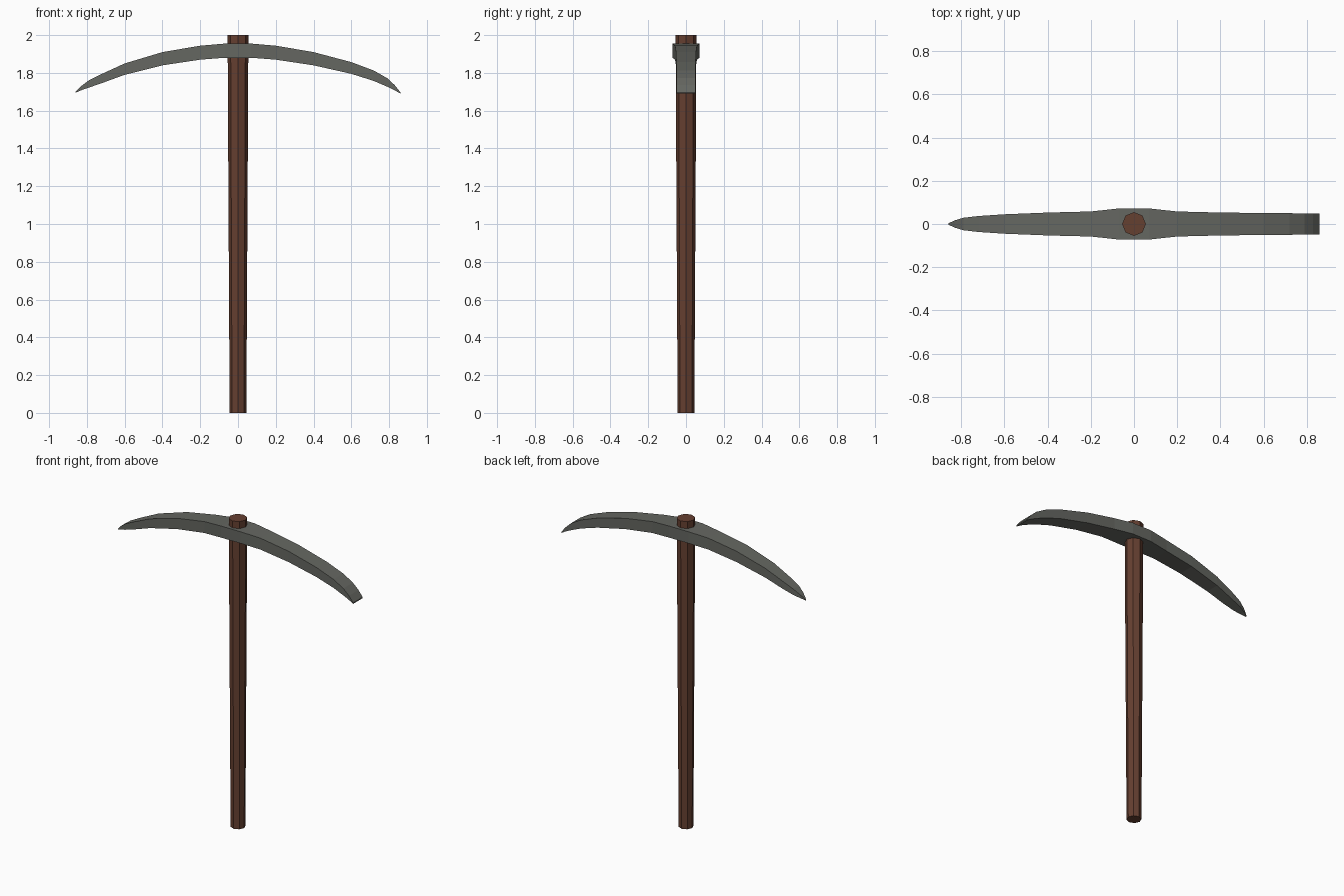
import bpy, bmesh, math

if "Cube" in bpy.data.objects:
    bpy.data.objects.remove(bpy.data.objects["Cube"])


def finish(name, bm, color):
    bmesh.ops.recalc_face_normals(bm, faces=bm.faces)
    mesh = bpy.data.meshes.new(name)
    bm.to_mesh(mesh)
    bm.free()
    obj = bpy.data.objects.new(name, mesh)
    bpy.context.collection.objects.link(obj)
    if color:
        mat = bpy.data.materials.new(name + "_material")
        mat.diffuse_color = color
        mat.use_nodes = True
        mat.node_tree.nodes["Principled BSDF"].inputs["Base Color"].default_value = mat.diffuse_color
        mesh.materials.append(mat)


def loft(name, rings, color=None):
    """Skin a closed solid through a list of equal-length point rings."""
    bm = bmesh.new()
    loops = [[bm.verts.new(p) for p in ring] for ring in rings]
    for a, b in zip(loops, loops[1:]):
        for i in range(len(a)):
            j = (i + 1) % len(a)
            bm.faces.new((a[i], a[j], b[j], b[i]))
    bm.faces.new(loops[0])
    bm.faces.new(loops[-1])
    finish(name, bm, color)


# Handle: eight-sided wooden shaft, slightly wider at the top
shaft = [(0, 0.044), (0.5, 0.047), (1.4, 0.052), (2.0, 0.055)]
loft("handle", [[(r * math.cos(i * math.pi / 4), r * math.sin(i * math.pi / 4), z)
                 for i in range(8)] for z, r in shaft], (0.13, 0.05, 0.03, 1))

# Head: curved bar, pointed pick at -x and flat chisel at +x
# each section: x, bottom z, top z, half width
sections = [
    (-0.86, 1.695, 1.70, 0.003), (-0.83, 1.708, 1.73, 0.017),
    (-0.79, 1.722, 1.76, 0.029), (-0.72, 1.746, 1.795, 0.037),
    (-0.60, 1.79, 1.85, 0.045), (-0.40, 1.84, 1.91, 0.053),
    (-0.20, 1.87, 1.944, 0.058), (-0.07, 1.88, 1.955, 0.072),
    (0.07, 1.88, 1.955, 0.072), (0.20, 1.87, 1.944, 0.058),
    (0.40, 1.84, 1.91, 0.053), (0.60, 1.795, 1.857, 0.051),
    (0.72, 1.757, 1.812, 0.05), (0.79, 1.727, 1.772, 0.049),
    (0.83, 1.708, 1.735, 0.049), (0.86, 1.69, 1.697, 0.049)]
loft("pick_head", [[(x, -w, lo), (x, w, lo), (x, w, hi), (x, -w, hi)]
                   for x, lo, hi, w in sections], (0.13, 0.135, 0.12, 1))
